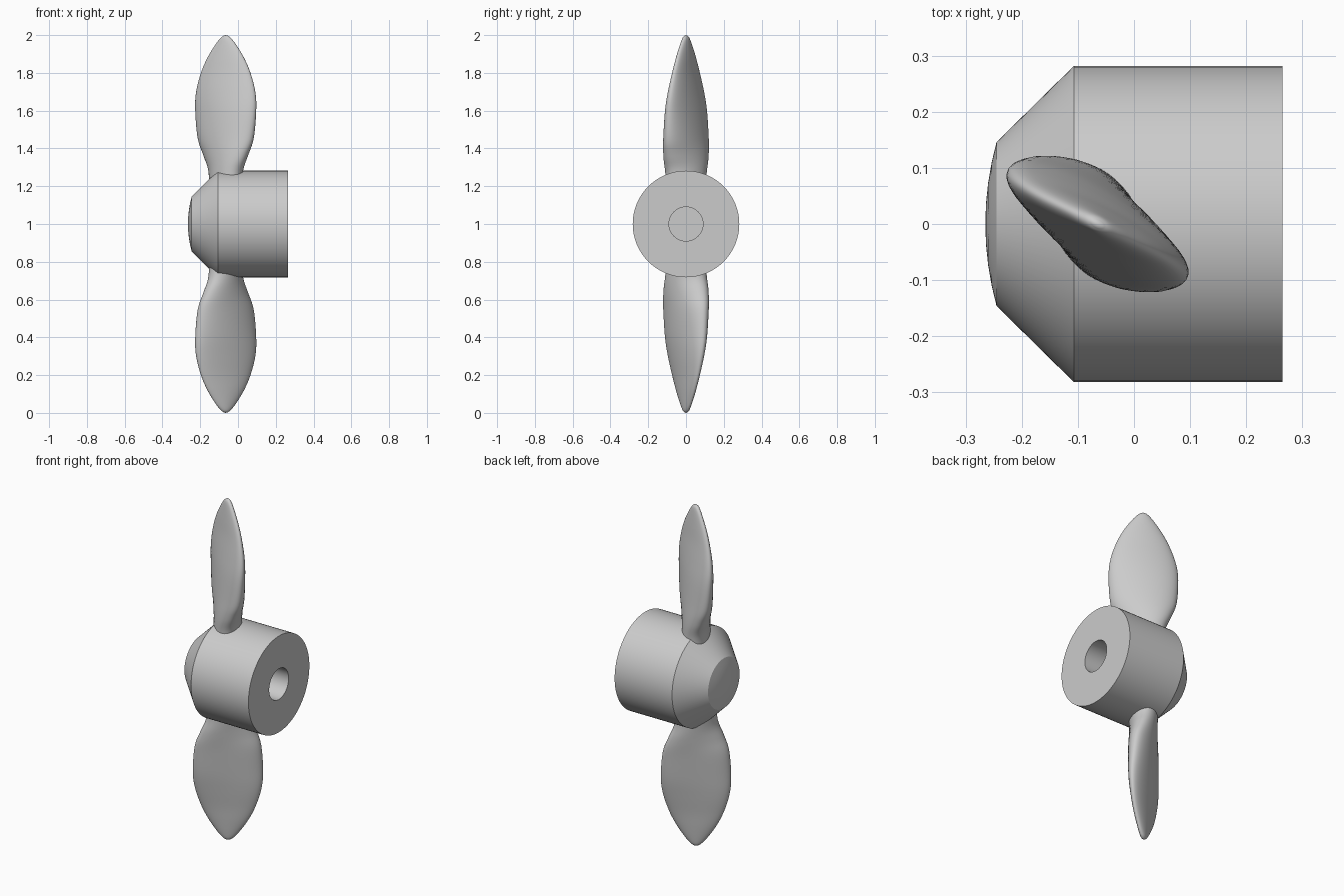
import bpy, bmesh, math
from mathutils import Matrix, Vector

if "Cube" in bpy.data.objects:
    bpy.data.objects.remove(bpy.data.objects["Cube"])

grey = bpy.data.materials.new("plain grey")
grey.diffuse_color = (0.6, 0.6, 0.6, 1)
grey.use_nodes = True
grey.node_tree.nodes["Principled BSDF"].inputs["Base Color"].default_value = grey.diffuse_color


def finish(bm, name, angle):
    bmesh.ops.recalc_face_normals(bm, faces=bm.faces)
    mesh = bpy.data.meshes.new(name)
    bm.to_mesh(mesh)
    bm.free()
    obj = bpy.data.objects.new(name, mesh)
    bpy.context.collection.objects.link(obj)
    mesh.materials.append(grey)
    bpy.ops.object.select_all(action='DESELECT')
    obj.select_set(True)
    bpy.context.view_layer.objects.active = obj
    bpy.ops.object.shade_smooth_by_angle(angle=math.radians(angle))
    return obj


def loft(bm, rings):
    """Skin a list of rings; a one-vertex ring makes a pointed end."""
    for r0, r1 in zip(rings, rings[1:]):
        n = max(len(r0), len(r1))
        for i in range(n):
            j = (i + 1) % n
            if len(r0) == 1:
                bm.faces.new((r0[0], r1[i], r1[j]))
            elif len(r1) == 1:
                bm.faces.new((r0[i], r0[j], r1[0]))
            else:
                bm.faces.new((r0[i], r0[j], r1[j], r1[i]))


def ring(bm, centre, u, v, n):
    return [bm.verts.new(centre + u * math.cos(2 * math.pi * i / n)
                         + v * math.sin(2 * math.pi * i / n)) for i in range(n)]


# Hub: domed nose, cone, barrel and blind shaft bore, turned about x
dome = [(-0.265 + 0.02 * (r / 0.146) ** 2, r) for r in (0, 0.037, 0.073, 0.11, 0.146)]
profile = dome + [(-0.107, 0.282), (0.265, 0.282), (0.265, 0.09), (-0.05, 0.09), (-0.05, 0)]
bm = bmesh.new()
rings = []
for x, r in profile:
    c = Vector((x, 0, 1))
    if r == 0:
        rings.append([bm.verts.new(c)])
    else:
        rings.append(ring(bm, c, Vector((0, r, 0)), Vector((0, 0, r)), 96))
loft(bm, rings)
finish(bm, "hub", 20)

# Blade stations: distance from shaft, half chord, half thickness, pitch in degrees
stations = [(0.15, 0.115, 0.08, 62), (0.27, 0.12, 0.076, 58), (0.36, 0.15, 0.075, 46),
            (0.45, 0.177, 0.071, 37), (0.60, 0.187, 0.06, 32), (0.70, 0.177, 0.049, 29),
            (0.80, 0.146, 0.036, 27), (0.88, 0.107, 0.028, 26), (0.95, 0.06, 0.02, 26),
            (0.985, 0.029, 0.014, 26), (0.997, 0.011, 0.006, 26)]


def spline(points, steps):
    """Smooth curve through all the stations."""
    p = [Vector(s) for s in points]
    p = [p[0]] + p + [p[-1]]
    out = []
    for a, b, c, d in zip(p, p[1:], p[2:], p[3:]):
        for k in range(steps):
            t = k / steps
            out.append(0.5 * (2 * b + (c - a) * t + (2 * a - 5 * b + 4 * c - d) * t * t
                              + (3 * b - a - 3 * c + d) * t ** 3))
    return out + [p[-1]]


def blade(name, turn):
    bm = bmesh.new()
    rings = [[bm.verts.new((-0.065, 0, 0.15))]]
    for z, chord, thick, pitch in spline(stations, 5):
        a = -math.radians(pitch)
        u = Vector((math.cos(a), math.sin(a), 0))
        v = Vector((-math.sin(a), math.cos(a), 0))
        rings.append(ring(bm, Vector((-0.065, 0, z)), u * chord, v * thick, 48))
    rings.append([bm.verts.new((-0.065, 0, 1))])
    loft(bm, rings)
    # swing about the shaft, then lift to shaft height
    bm.transform(Matrix.Translation((0, 0, 1)) @ Matrix.Rotation(turn, 4, 'X'))
    finish(bm, name, 60)


blade("upper_blade", 0)
blade("lower_blade", math.pi)
